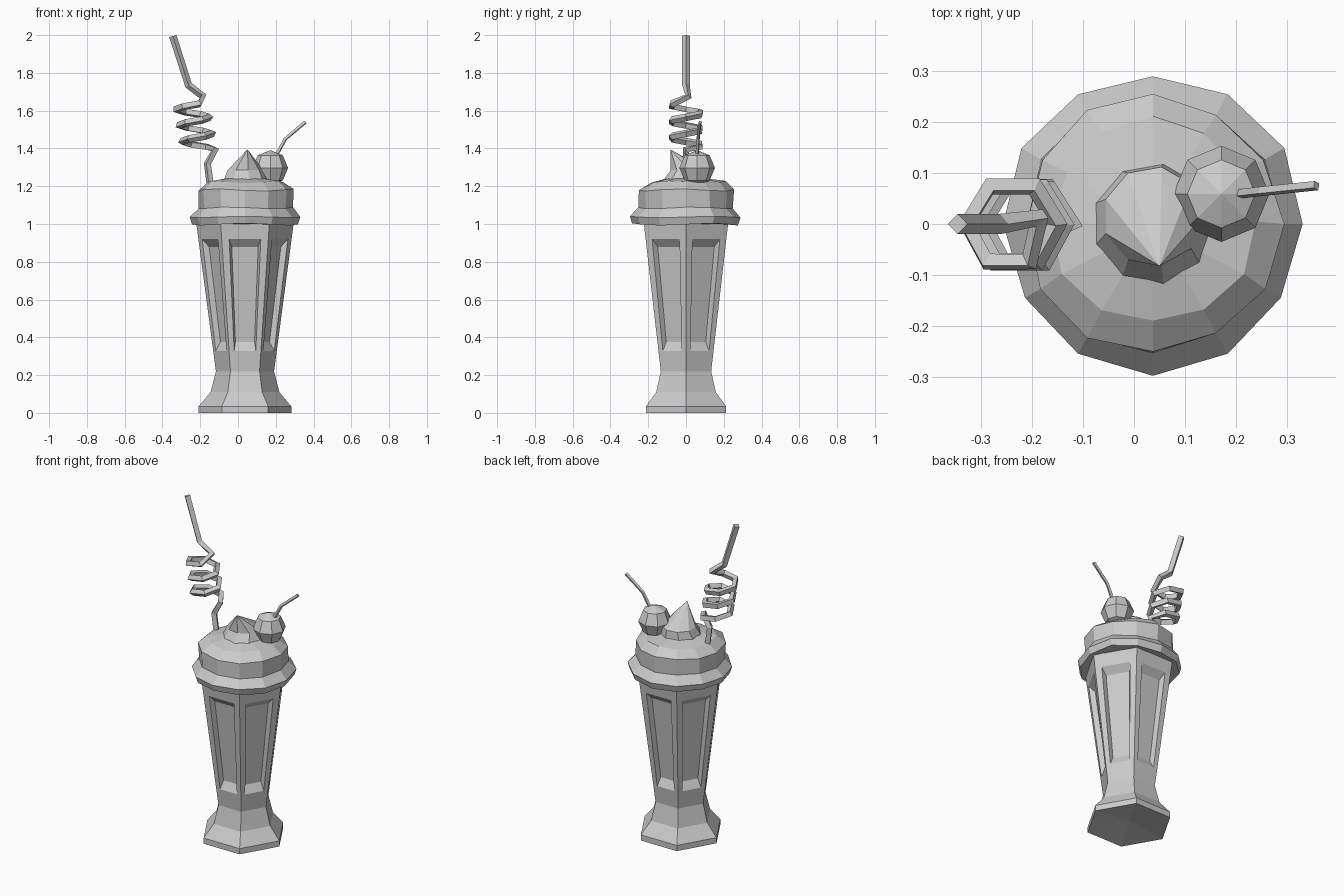
import bpy, bmesh, math
from mathutils import Vector, Quaternion

if "Cube" in bpy.data.objects:
    bpy.data.objects.remove(bpy.data.objects["Cube"])

CX = 0.037  # axis of the glass

grey = bpy.data.materials.new("plain_grey")
grey.use_nodes = True
grey.diffuse_color = (0.6, 0.6, 0.6, 1)
grey.node_tree.nodes["Principled BSDF"].inputs["Base Color"].default_value = (0.6, 0.6, 0.6, 1)


def finish(bm, name):
    bmesh.ops.remove_doubles(bm, verts=bm.verts, dist=0.0005)
    bmesh.ops.recalc_face_normals(bm, faces=bm.faces)
    mesh = bpy.data.meshes.new(name)
    bm.to_mesh(mesh)
    bm.free()
    mesh.materials.append(grey)
    obj = bpy.data.objects.new(name, mesh)
    bpy.context.collection.objects.link(obj)
    return obj


def ring(sides, r, z, x=CX, y=0.0, wave=0.0, phase=0.0):
    """Points of a level polygon, with an optional gentle wobble."""
    pts = []
    for i in range(sides):
        a = math.tau * i / sides
        w = wave * math.sin(3 * a + phase)
        pts.append(Vector((x + (r + w) * math.cos(a), y + (r + w) * math.sin(a), z + w)))
    return pts


def add_face(bm, pts):
    return bm.faces.new([bm.verts.new(p) for p in pts])


def loft(bm, rings):
    for low, high in zip(rings, rings[1:]):
        n = len(low)
        for i in range(n):
            j = (i + 1) % n
            add_face(bm, (low[i], low[j], high[j], high[i]))


def fan(bm, pts, tip):
    for a, b in zip(pts, pts[1:] + pts[:1]):
        add_face(bm, (a, b, tip))


def sweep(name, path, radius, start_normal):
    """Four-sided tube along a path, carried without twisting."""
    path = [Vector(p) for p in path]
    steps = [(b - a).normalized() for a, b in zip(path, path[1:])]
    normal, last, rings = Vector(start_normal), steps[0], []
    for i, p in enumerate(path):
        tangent = (steps[max(i - 1, 0)] + steps[min(i, len(steps) - 1)]).normalized()
        normal = last.rotation_difference(tangent) @ normal
        normal = (normal - tangent * normal.dot(tangent)).normalized()
        last = tangent
        rings.append([p + Quaternion(tangent, math.pi / 2 * k) @ normal * radius for k in range(4)])
    bm = bmesh.new()
    loft(bm, rings)
    add_face(bm, rings[0])
    add_face(bm, rings[-1])
    return finish(bm, name)


# Six-sided glass with a flared foot and recessed panels
bm = bmesh.new()
foot = [ring(6, r, z) for r, z in ((0.245, 0), (0.245, 0.035), (0.182, 0.11), (0.154, 0.22))]
loft(bm, foot)
fan(bm, foot[0], Vector((CX, 0, 0.03)))
waist, rim = foot[-1], ring(6, 0.26, 1.02)
add_face(bm, rim)
for i in range(6):
    j = (i + 1) % 6
    a, b, c, d = waist[i], waist[j], rim[j], rim[i]
    inward = -(b - a).cross(d - a).normalized()

    def window(side, low, high, depth):
        spots = ((side, low), (1 - side, low), (1 - side, high), (side, high))
        return [a.lerp(b, u).lerp(d.lerp(c, u), v) + inward * depth for u, v in spots]

    outer = window(0.16, 0.135, 0.875, 0)
    inner = window(0.21, 0.19, 0.82, 0.03)
    loft(bm, [[a, b, c, d], outer, inner])
    add_face(bm, inner)
finish(bm, "glass")

# Whipped cream dome with a drooping rim
bm = bmesh.new()
dome = [ring(12, 0.23, 1.0), ring(12, 0.28, 0.998, wave=0.006),
        ring(12, 0.293, 1.037, wave=0.004), ring(12, 0.25, 1.085, wave=0.005, phase=1),
        ring(12, 0.252, 1.18, wave=0.006, phase=2), ring(12, 0.2, 1.222, y=0.005, wave=0.006, phase=3),
        ring(12, 0.1, 1.242)]
loft(bm, dome)
fan(bm, dome[-1], Vector((CX, 0, 1.25)))
add_face(bm, dome[0])
finish(bm, "whipped_cream")

# Leaning peak of cream
bm = bmesh.new()
peak = [ring(9, 0.125, 1.2), ring(9, 0.119, 1.235), ring(9, 0.098, 1.285, y=0.015)]
loft(bm, peak)
fan(bm, peak[-1], Vector((0.05, -0.082, 1.395)))
add_face(bm, peak[0])
finish(bm, "cream_peak")

# Cherry and its stem
bm = bmesh.new()
bmesh.ops.create_uvsphere(bm, u_segments=8, v_segments=4, radius=0.094)
bmesh.ops.translate(bm, verts=bm.verts, vec=(0.171, 0.059, 1.297))
finish(bm, "cherry")
sweep("cherry_stem", [(0.19, 0.058, 1.34), (0.215, 0.06, 1.385), (0.25, 0.064, 1.45), (0.357, 0.075, 1.54)],
      0.01, Vector((0, 1, 1)).normalized())

# Curly straw: bent top, three hexagonal turns, kinked foot
path = [(-0.345, 0, 1.995), (-0.262, 0, 1.735), (-0.185, 0.012, 1.675)]
for i in range(1, 19):
    t, a = i / 18, -math.tau * i / 6
    path.append((-0.25 + 0.045 * t + 0.085 * math.cos(a), 0.085 * math.sin(a), 1.65 - 0.256 * t))
path += [(-0.162, 0, 1.32), (-0.143, 0, 1.18)]
sweep("curly_straw", path, 0.02, (0, 1, 0))
